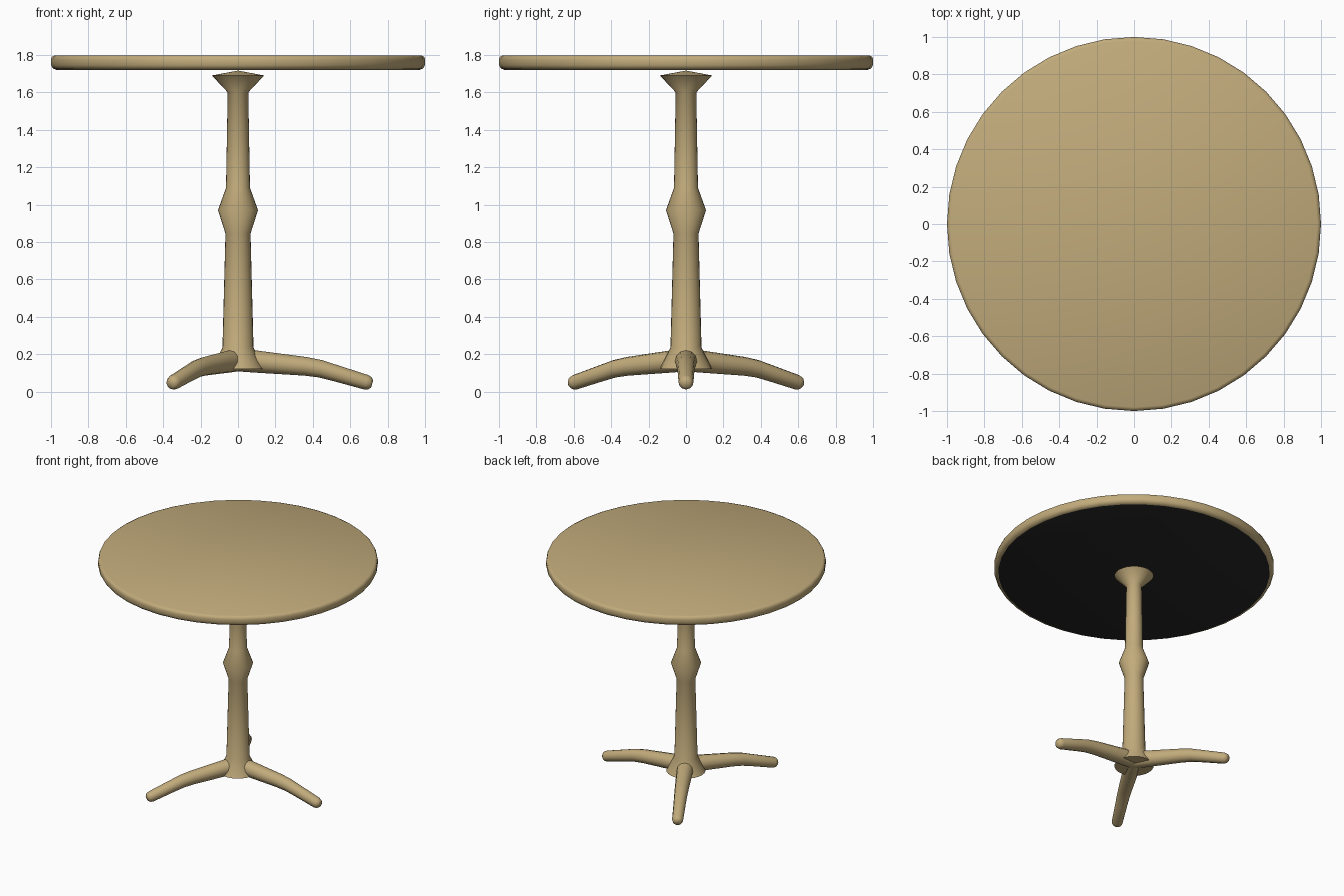
import bpy, bmesh, math
from mathutils import Vector, Matrix

if "Cube" in bpy.data.objects:
    bpy.data.objects.remove(bpy.data.objects["Cube"])


def material(name, color):
    m = bpy.data.materials.new(name)
    m.diffuse_color = color
    m.use_nodes = True
    m.node_tree.nodes["Principled BSDF"].inputs["Base Color"].default_value = m.diffuse_color
    return m


WOOD = material("wood", (0.54, 0.41, 0.20, 1))
DARK = material("dark_underside", (0.02, 0.02, 0.02, 1))


def loft(name, path, sides, angle=40, spin=0.0):
    """Skin round rings along a path in the xz plane: (x, z, radius, tilt)."""
    bm = bmesh.new()
    rings = []
    for x, z, r, tilt in path:
        u = Vector((math.sin(tilt), 0, math.cos(tilt)))
        v = Vector((0, 1, 0))
        c = Vector((x, 0, z))
        ring = []
        for i in range(sides):
            a = 2 * math.pi * i / sides
            ring.append(bm.verts.new(c + r * (math.cos(a) * u + math.sin(a) * v)))
        rings.append(ring)
    for a, b in zip(rings, rings[1:]):
        for i in range(sides):
            j = (i + 1) % sides
            bm.faces.new((a[i], a[j], b[j], b[i]))
    bm.faces.new(rings[0])
    bm.faces.new(rings[-1])
    bmesh.ops.remove_doubles(bm, verts=bm.verts, dist=1e-5)
    bmesh.ops.recalc_face_normals(bm, faces=bm.faces)
    bm.transform(Matrix.Rotation(spin, 4, 'Z'))
    me = bpy.data.meshes.new(name)
    bm.to_mesh(me)
    bm.free()
    me.materials.append(WOOD)
    me.shade_smooth()
    me.set_sharp_from_angle(angle=math.radians(angle))
    ob = bpy.data.objects.new(name, me)
    bpy.context.collection.objects.link(ob)
    return ob


def lathe(name, profile, sides, angle=40):
    """Turned part: rings of (radius, z) lying flat around the z axis."""
    return loft(name, [(0, z, r, math.pi / 2) for r, z in profile], sides, angle)


# Round top with softened rim and dark underside
top = lathe("tabletop", [(0.97, 1.72), (0.99, 1.728), (1.0, 1.745), (1.0, 1.775),
                         (0.995, 1.79), (0.98, 1.797)], 40, 60)
top.data.materials.append(DARK)
for p in top.data.polygons:
    if p.normal.z < -0.95:
        p.material_index = 1

# Turned post with flared ends and a knop in the middle
lathe("post", [(0.14, 0.12), (0.083, 0.235), (0.067, 0.845), (0.107, 0.97),
               (0.064, 1.09), (0.055, 1.60), (0.14, 1.69), (0.002, 1.716)], 24, 50)

# Three drooping legs with rounded tips
LEG = [(0.0, 0.168, 0.060, 0.08), (0.10, 0.160, 0.059, 0.09), (0.36, 0.135, 0.050, 0.12),
       (0.44, 0.122, 0.047, 0.20), (0.52, 0.099, 0.044, 0.28), (0.685, 0.050, 0.040, 0.29),
       (0.705, 0.044, 0.034, 0.29), (0.717, 0.040, 0.020, 0.29)]
for k in range(3):
    loft(f"leg_{k + 1}", LEG, 12, 60, k * 2 * math.pi / 3)
